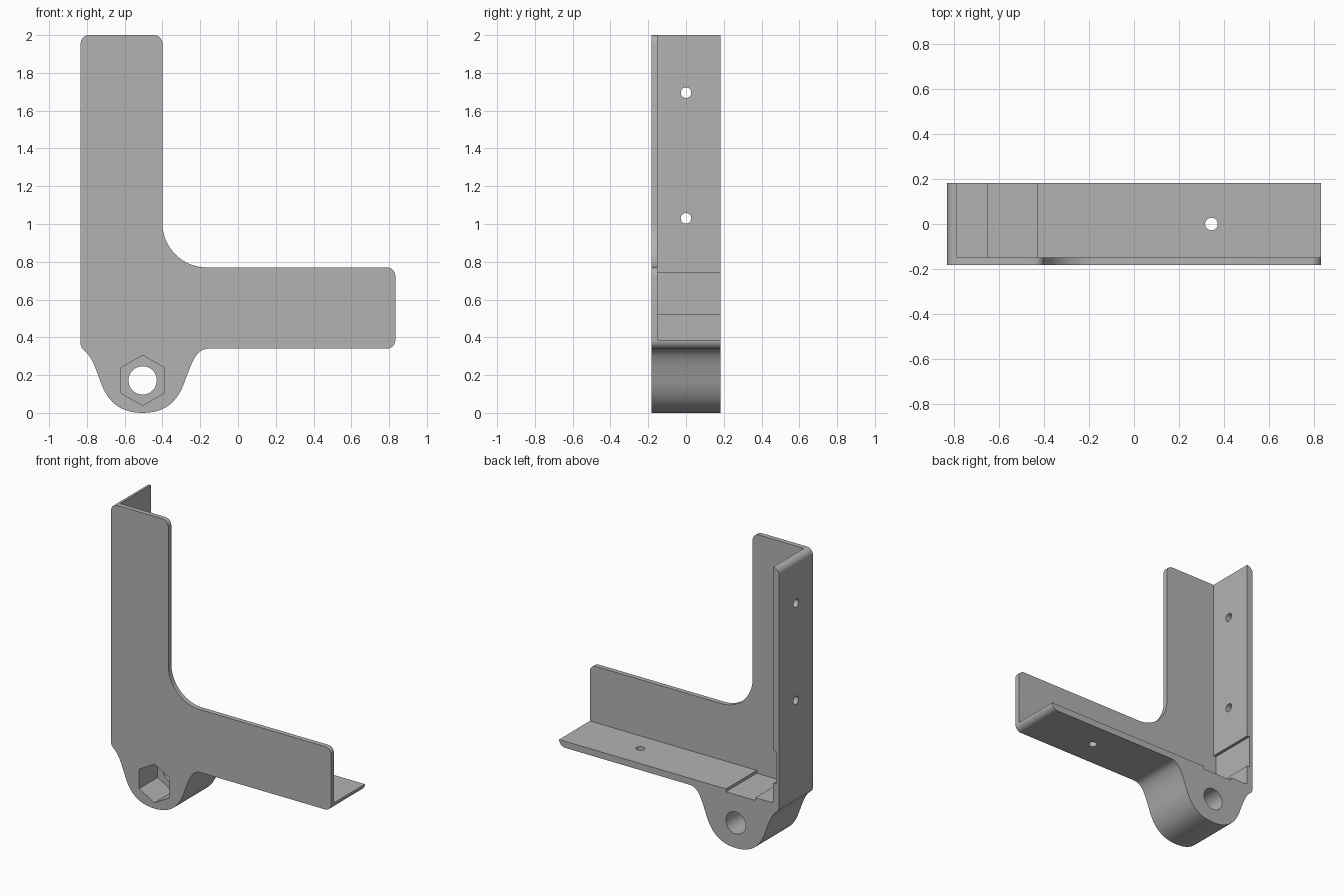
import bpy, bmesh, math
from mathutils import Matrix, Vector
from mathutils.geometry import interpolate_bezier

if "Cube" in bpy.data.objects:
    bpy.data.objects.remove(bpy.data.objects["Cube"])

grey = bpy.data.materials.new("plain grey")
grey.use_nodes = True
colour = (0.45, 0.45, 0.45, 1)
grey.diffuse_color = colour
for node in grey.node_tree.nodes:
    if node.type == "BSDF_PRINCIPLED":
        node.inputs["Base Color"].default_value = colour

LEFT, RIGHT, TOP, BASE = -0.833, 0.833, 2.0, 0.34   # outline limits
ARM_X, ARM_Z = -0.4, 0.77                           # inner limits of the plate
R, FILLET, WALL = 0.045, 0.235, 0.045
FRONT, PLATE_BACK, BACK = -0.183, -0.15, 0.183
BOSS_X, BOSS_Z = -0.505, 0.172


def arc(cx, cz, r, start, end, steps=8):
    angles = [math.radians(start + (end - start) * i / steps) for i in range(steps + 1)]
    return [(cx + r * math.cos(a), cz + r * math.sin(a)) for a in angles]


def bezier(*pts):
    a, b, c, d = [Vector((x, z, 0)) for x, z in pts]
    return [(p.x, p.y) for p in interpolate_bezier(a, b, c, d, 16)]


def make_object(name, bm):
    bmesh.ops.recalc_face_normals(bm, faces=bm.faces[:])
    mesh = bpy.data.meshes.new(name)
    bm.to_mesh(mesh)
    bm.free()
    mesh.materials.append(grey)
    obj = bpy.data.objects.new(name, mesh)
    bpy.context.collection.objects.link(obj)
    return obj


def extrude_profile(name, points, y0, y1):
    bm = bmesh.new()
    face = bm.faces.new([bm.verts.new((x, y0, z)) for x, z in points])
    new = bmesh.ops.extrude_face_region(bm, geom=[face])["geom"]
    moved = [v for v in new if isinstance(v, bmesh.types.BMVert)]
    bmesh.ops.translate(bm, verts=moved, vec=(0, y1 - y0, 0))
    bmesh.ops.remove_doubles(bm, verts=bm.verts[:], dist=0.00001)
    return make_object(name, bm)


def cylinder(name, centre, axis, radius, depth, sides=32):
    turn = {"x": Matrix.Rotation(math.pi / 2, 4, "Y"),
            "y": Matrix.Rotation(math.pi / 2, 4, "X"),
            "z": Matrix.Identity(4)}[axis]
    bm = bmesh.new()
    bmesh.ops.create_cone(bm, cap_ends=True, segments=sides, radius1=radius, radius2=radius,
                          depth=depth, matrix=Matrix.Translation(centre) @ turn)
    obj = make_object(name, bm)
    obj.hide_render = True
    return obj


def combine(target, other, operation):
    mod = target.modifiers.new("combine", "BOOLEAN")
    mod.operation, mod.solver, mod.object = operation, "EXACT", other
    bpy.context.view_layer.objects.active = target
    bpy.ops.object.modifier_apply(modifier=mod.name)
    bpy.data.objects.remove(other)


# Boss curve: right half, then mirrored for the left half
half = bezier((0, 0), (0.14, 0), (0.195, 0.08), (0.228, 0.18))
half += bezier((0.228, 0.18), (0.262, 0.27), (0.285, 0.34), (0.35, BASE))[1:]
boss_right = [(BOSS_X + x, z) for x, z in half]
boss_left = [(BOSS_X - x, z) for x, z in reversed(half[1:]) if BOSS_X - x > -0.81]

# Outer edge shared by the plate and the flanges, top left to lower right
outer = arc(LEFT + R, TOP - R, R, 90, 180)
outer += [(LEFT, 0.36), (LEFT + 0.006, 0.342)] + boss_left + boss_right
outer += arc(RIGHT - R, BASE + R, R, 270, 360)

# Front plate
plate_edge = arc(RIGHT - R, ARM_Z - R, R, 0, 90)
plate_edge += arc(ARM_X + FILLET, ARM_Z + FILLET, FILLET, 270, 180, 20)
plate_edge += arc(ARM_X - R, TOP - R, R, 0, 90)
bracket = extrude_profile("corner_bracket", outer + plate_edge, FRONT, PLATE_BACK)

# Wall, floor and boss, with a shallow recess on each side of the corner
inner_x, inner_z, dip, near, far = LEFT + WALL, BASE + WALL, 0.02, 0.135, 0.357
floor_edge = [(inner_x + far, inner_z), (inner_x + far, inner_z - dip),
              (inner_x + near, inner_z - dip), (inner_x + near, inner_z)]
wall_edge = [(inner_x, inner_z + near), (inner_x - dip, inner_z + near),
             (inner_x - dip, inner_z + far), (inner_x, inner_z + far)]
inner = floor_edge + [(inner_x, inner_z)] + wall_edge
flanges = extrude_profile("flanges", outer + inner, PLATE_BACK, BACK)
combine(bracket, flanges, "UNION")

# Bolt hole and hexagonal nut pocket in the boss
combine(bracket, cylinder("bolt_cutter", (BOSS_X, 0, BOSS_Z), "y", 0.075, 1, 48), "DIFFERENCE")
combine(bracket, cylinder("nut_cutter", (BOSS_X, FRONT, BOSS_Z), "y", 0.133, 0.4, 6), "DIFFERENCE")

# Screw holes in the wall and floor
for z in (1.03, 1.695):
    combine(bracket, cylinder("wall_cutter", (LEFT, 0, z), "x", 0.028, 0.2), "DIFFERENCE")
combine(bracket, cylinder("floor_cutter", (0.345, 0, BASE), "z", 0.028, 0.2), "DIFFERENCE")

# Smooth curves, crisp edges
bpy.ops.object.select_all(action="DESELECT")
bracket.select_set(True)
bpy.context.view_layer.objects.active = bracket
bpy.ops.object.shade_smooth_by_angle(angle=math.radians(30))
